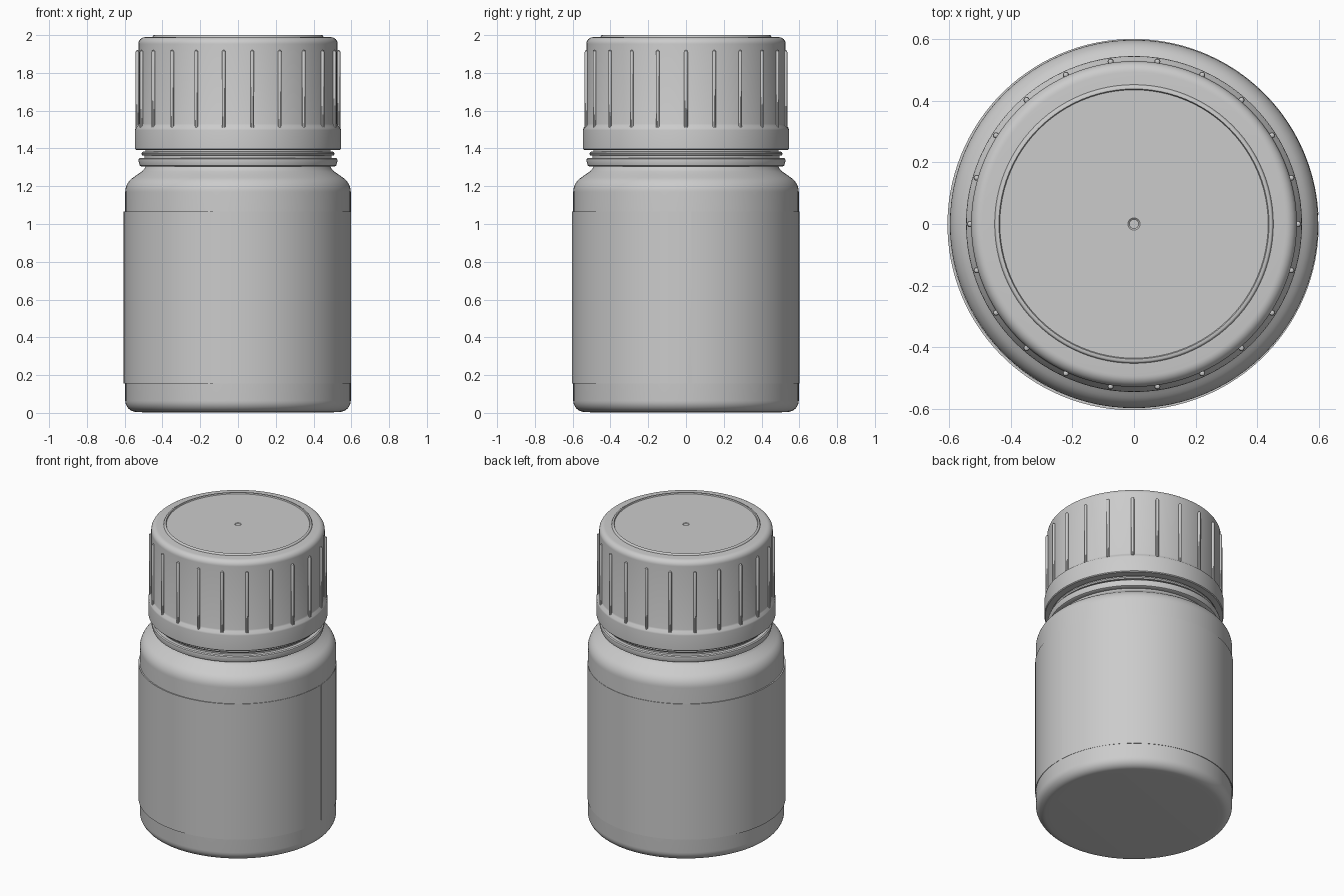
import bpy
from math import radians, cos, sin, pi

if "Cube" in bpy.data.objects:
    bpy.data.objects.remove(bpy.data.objects["Cube"])


def finish(ob, angle=35):
    bpy.ops.object.select_all(action='DESELECT')
    ob.select_set(True)
    bpy.context.view_layer.objects.active = ob
    bpy.ops.object.shade_smooth_by_angle(angle=radians(angle))


def make(name, verts, faces, loc=(0, 0, 0)):
    me = bpy.data.meshes.new(name)
    me.from_pydata(verts, [], faces)
    me.update()
    ob = bpy.data.objects.new(name, me)
    ob.location = loc
    bpy.context.collection.objects.link(ob)
    finish(ob)
    return ob


def arc(cr, cz, rad, a0, a1, n=6):
    """Points of a fillet in the (radius, z) plane."""
    return [(cr + rad * cos(radians(a0 + (a1 - a0) * i / n)),
             cz + rad * sin(radians(a0 + (a1 - a0) * i / n))) for i in range(n + 1)]


def lathe(name, prof, segs=96, caps=(True, True)):
    """Revolve a bottom-to-top outline about z."""
    verts = [(r * cos(2 * pi * i / segs), r * sin(2 * pi * i / segs), z)
             for r, z in prof for i in range(segs)]
    faces = [(k * segs + i, k * segs + (i + 1) % segs,
              (k + 1) * segs + (i + 1) % segs, (k + 1) * segs + i)
             for k in range(len(prof) - 1) for i in range(segs)]
    if caps[0]:
        faces.append(tuple(reversed(range(segs))))
    if caps[1]:
        faces.append(tuple(range((len(prof) - 1) * segs, len(prof) * segs)))
    return make(name, verts, faces)


# Bottle: rounded base, straight wall, soft shoulder, neck rings
body = [(0.50, 0.003)] + arc(0.537, 0.065, 0.06, -90, 0, 8)
body += arc(0.507, 1.17, 0.09, 0, 58, 8)
body += [(0.535, 1.26), (0.51, 1.278), (0.497, 1.29), (0.49, 1.305)]
body += [(0.513, 1.305), (0.52, 1.309), (0.527, 1.335), (0.525, 1.345), (0.518, 1.35),
         (0.495, 1.35), (0.495, 1.362), (0.508, 1.364), (0.511, 1.372), (0.508, 1.382),
         (0.49, 1.384), (0.48, 1.5)]
lathe("bottle_body", body)

# Cap: lower band, grip wall, rounded rim, raised disc with a tiny centre dimple
cap = [(0.49, 1.45), (0.49, 1.392), (0.54, 1.392), (0.545, 1.397), (0.545, 1.497)]
cap += [(0.543, 1.508), (0.531, 1.52), (0.528, 1.53)]
cap += arc(0.492, 1.953, 0.036, 0, 90, 8)
cap += [(0.452, 1.991), (0.449, 1.998), (0.446, 2.0), (0.438, 2.0), (0.435, 1.993),
        (0.02, 1.993), (0.015, 1.989), (0.008, 1.989)]
lathe("cap", cap)

# Grip ribs around the cap, joined as one part
N, K, RIB = 22, 10, 0.010
levels = [(1.512, 1.0), (1.91, 1.0), (1.917, 0.8), (1.92, 0.3)]
verts, faces = [], []
for n in range(N):
    a = 2 * pi * n / N
    base = len(verts)
    for z, s in levels:
        for i in range(K):
            t = 2 * pi * i / K
            verts.append((0.532 * cos(a) + RIB * s * cos(t), 0.532 * sin(a) + RIB * s * sin(t), z))
    for k in range(len(levels) - 1):
        for i in range(K):
            j = (i + 1) % K
            faces.append((base + k * K + i, base + k * K + j,
                          base + (k + 1) * K + j, base + (k + 1) * K + i))
    faces.append(tuple(base + (len(levels) - 1) * K + i for i in range(K)))
    faces.append(tuple(base + i for i in reversed(range(K))))
make("cap_grip_ribs", verts, faces)

# Wrap-around label with a seam on the right side
S = 120
verts, faces = [], []
for i in range(S + 1):
    a = radians(3 + 358 * i / S)
    verts += [(r * cos(a), r * sin(a), z) for r, z in
              ((0.594, 0.155), (0.602, 0.155), (0.602, 1.065), (0.594, 1.065))]
for i in range(S):
    for k in range(4):
        m = (k + 1) % 4
        faces.append((4 * i + k, 4 * i + 4 + k, 4 * i + 4 + m, 4 * i + m))
faces += [(0, 1, 2, 3), (4 * S + 3, 4 * S + 2, 4 * S + 1, 4 * S)]
make("label", verts, faces, (-0.003, -0.002, 0))
